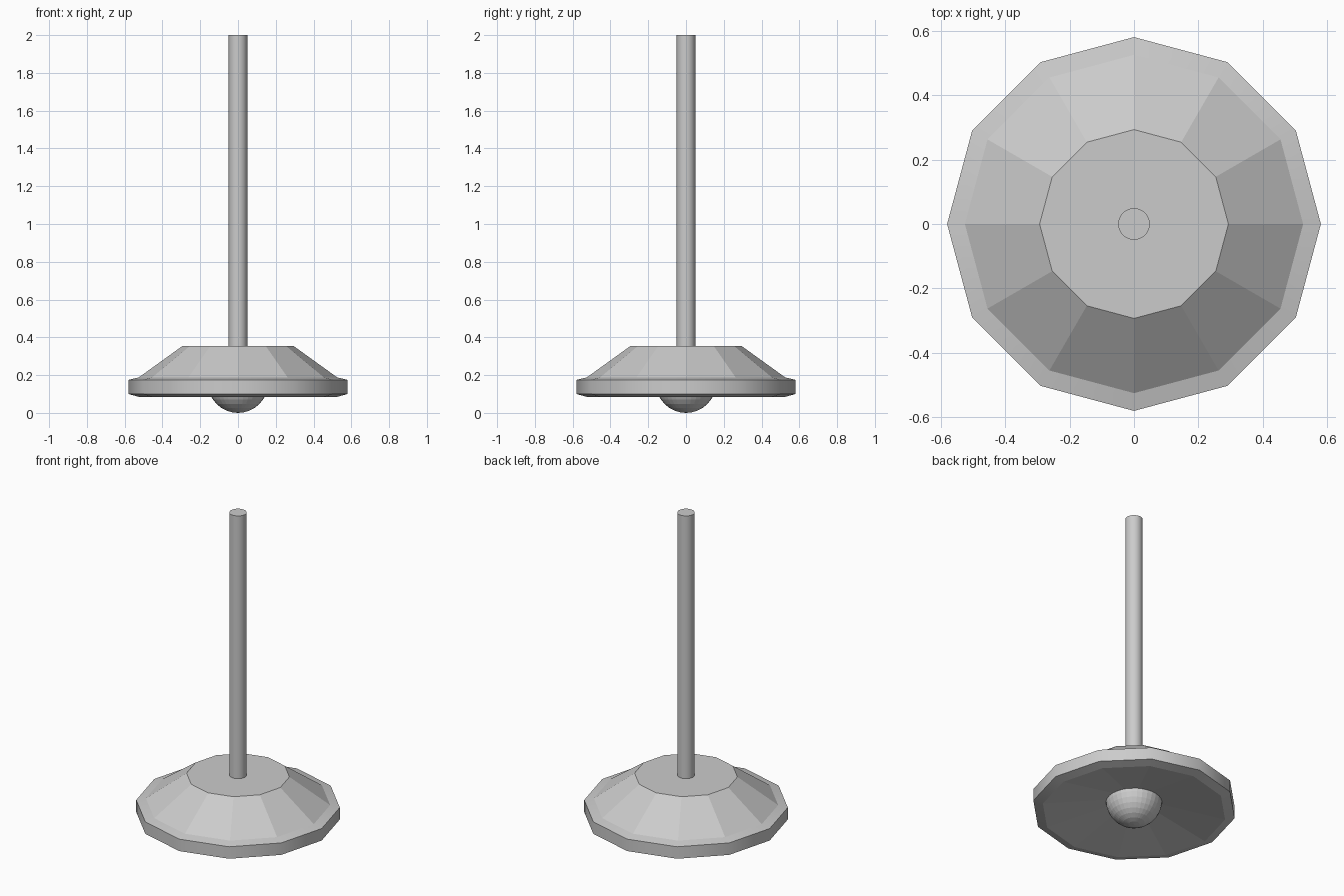
import bpy, bmesh, math

if "Cube" in bpy.data.objects:
    bpy.data.objects.remove(bpy.data.objects["Cube"])


def lathe(name, profile, sides, flat_bands=()):
    """Revolve (radius, z) points; radius 0 at an end closes to a point."""
    bm = bmesh.new()
    rings = []
    for r, z in profile:
        if r == 0:
            rings.append([bm.verts.new((0, 0, z))] * sides)
        else:
            rings.append([bm.verts.new((r * math.cos(2 * math.pi * i / sides),
                                        r * math.sin(2 * math.pi * i / sides), z))
                          for i in range(sides)])
    flat = []
    for b, (lo, hi) in enumerate(zip(rings, rings[1:])):
        for i in range(sides):
            j = (i + 1) % sides
            corners = list(dict.fromkeys((lo[i], lo[j], hi[j], hi[i])))
            face = bm.faces.new(corners)
            if b in flat_bands:
                flat.append(face)
    bm.faces.ensure_lookup_table()
    for ring, end in ((rings[0], profile[0]), (rings[-1], profile[-1])):
        if end[0] > 0:
            flat.append(bm.faces.new(ring))
    bmesh.ops.recalc_face_normals(bm, faces=bm.faces)
    bm.faces.index_update()
    flat_ids = [f.index for f in flat]
    mesh = bpy.data.meshes.new(name)
    bm.to_mesh(mesh)
    bm.free()
    obj = bpy.data.objects.new(name, mesh)
    bpy.context.collection.objects.link(obj)
    bpy.ops.object.select_all(action='DESELECT')
    obj.select_set(True)
    bpy.context.view_layer.objects.active = obj
    bpy.ops.object.shade_smooth_by_angle(angle=math.radians(31))
    for i in flat_ids:
        mesh.polygons[i].use_smooth = False
    return obj


# twelve-sided body: shallow dished underside, smooth rim, faceted slope
lathe("body", [(0, 0.175), (0.525, 0.085), (0.58, 0.10), (0.58, 0.175),
               (0.525, 0.188), (0.293, 0.355)], 12, flat_bands=(0, 4))

# thin upright rod
lathe("rod", [(0.049, 0.33), (0.049, 2.0)], 32)

# rounded tip the body rests on
bpy.ops.mesh.primitive_uv_sphere_add(segments=32, ring_count=16, radius=0.16,
                                     location=(0, 0, 0.16))
bpy.context.object.name = "tip"
